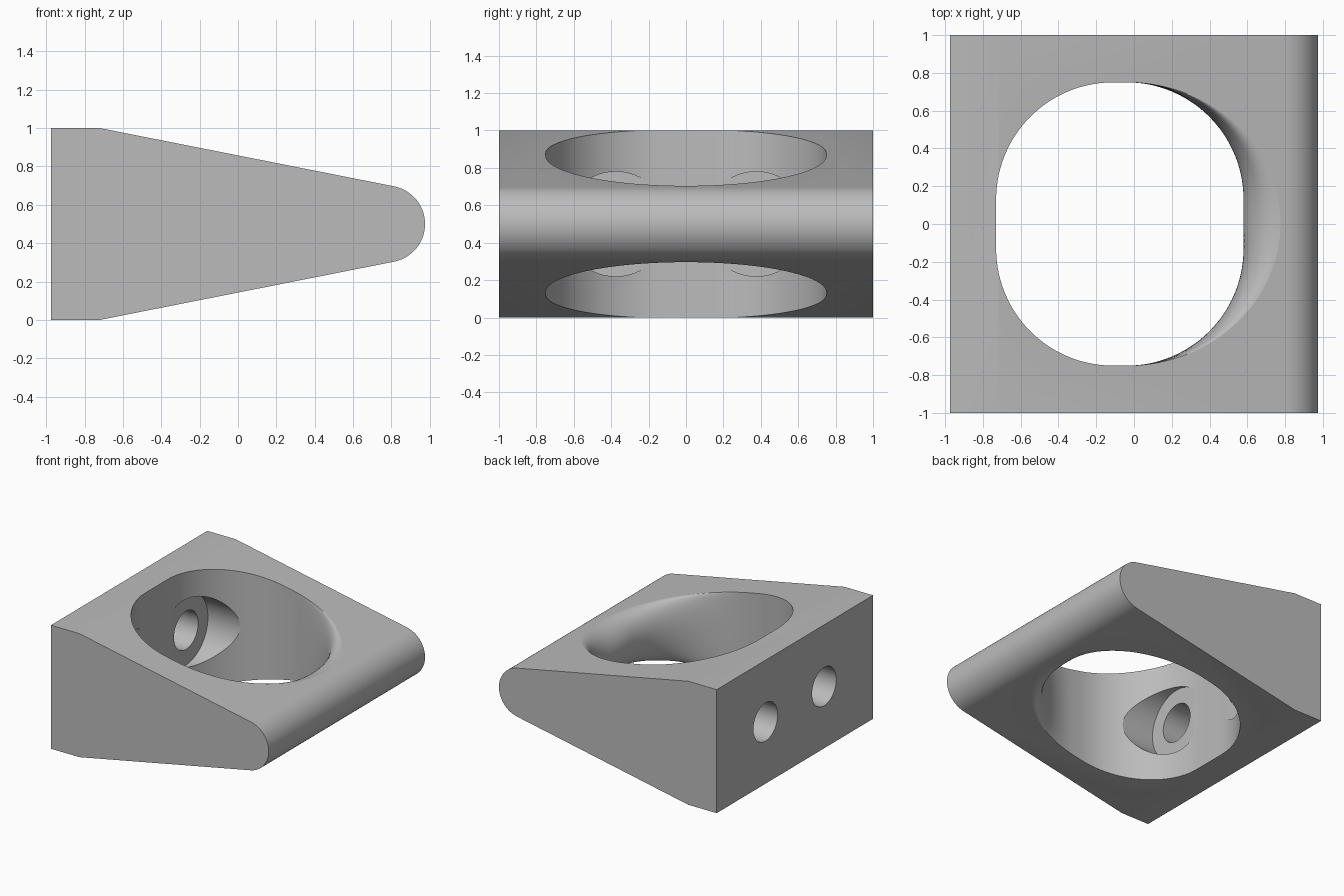
import bpy, bmesh
from math import sin, cos, pi, sqrt, atan2, radians
from mathutils import Matrix

cube = bpy.data.objects.get("Cube")
if cube:
    bpy.data.objects.remove(cube, do_unlink=True)

grey = bpy.data.materials.new("plain grey")
grey.use_nodes = True
GREY = (0.5, 0.5, 0.5, 1)
grey.diffuse_color = GREY
grey.node_tree.nodes["Principled BSDF"].inputs["Base Color"].default_value = GREY

MID = 0.5             # height of the symmetry plane
NOSE_X, NOSE_R = 0.775, 0.2


def make_object(name, bm):
    bmesh.ops.recalc_face_normals(bm, faces=bm.faces)
    mesh = bpy.data.meshes.new(name)
    bm.to_mesh(mesh)
    bm.free()
    mesh.materials.append(grey)
    obj = bpy.data.objects.new(name, mesh)
    bpy.context.collection.objects.link(obj)
    return obj


def loft(name, rings):
    """Skin a stack of equal closed rings and cap both ends."""
    bm = bmesh.new()
    loops = [[bm.verts.new(p) for p in ring] for ring in rings]
    n = len(loops[0])
    for a, b in zip(loops, loops[1:]):
        for i in range(n):
            j = (i + 1) % n
            bm.faces.new((a[i], a[j], b[j], b[i]))
    bm.faces.new(loops[0])
    bm.faces.new(loops[-1])
    return make_object(name, bm)


def rod(name, x0, x1, y, radius):
    """Cylinder along x."""
    bm = bmesh.new()
    place = Matrix.Translation(((x0 + x1) / 2, y, MID)) @ Matrix.Rotation(pi / 2, 4, 'Y')
    bmesh.ops.create_cone(bm, cap_ends=True, segments=64, radius1=radius,
                          radius2=radius, depth=x1 - x0, matrix=place)
    return make_object(name, bm)


def cut(target, cutter):
    cutter.hide_render = True
    mod = target.modifiers.new("cut", 'BOOLEAN')
    mod.operation, mod.solver, mod.object = 'DIFFERENCE', 'EXACT', cutter
    bpy.context.view_layer.objects.active = target
    bpy.ops.object.modifier_apply(modifier=mod.name)
    bpy.data.objects.remove(cutter, do_unlink=True)


# Wedge body: side profile with a round nose, extruded across y
tilt = radians(78.8)
profile = [(-0.72, 0), (-0.975, 0), (-0.975, 1), (-0.72, 1)]
for i in range(41):
    a = tilt - 2 * tilt * i / 40
    profile.append((NOSE_X + NOSE_R * cos(a), MID + NOSE_R * sin(a)))
body = loft("wedge_body", [[(x, y, z) for x, z in profile] for y in (-1, 1)])

# Opening outline: rounded rectangle, with an elliptical flare on the nose side
CORNER, FLAT, LEFT_X, RIGHT_X, STEPS = 0.62, 0.13, -0.11, -0.04, 28
FLARE_A, FLARE_B = NOSE_X - RIGHT_X, 0.75
outline = []
for q, (cx, cy) in enumerate([(RIGHT_X, FLAT), (LEFT_X, FLAT), (LEFT_X, -FLAT), (RIGHT_X, -FLAT)]):
    for i in range(STEPS + 1):
        a = (q + i / STEPS) * pi / 2
        outline.append((cx + CORNER * cos(a), cy + CORNER * sin(a)))
    if q == 3:      # subdivide the straight run beside the nose
        outline += [(RIGHT_X + CORNER, FLAT * k / 4) for k in range(-3, 4)]


def flare(x, y):
    """Rim point on the sloping face for a waist point of the opening."""
    if x <= RIGHT_X + 0.001:
        return x, y
    a = atan2(y, x - RIGHT_X)
    r = 1 / sqrt((cos(a) / FLARE_A) ** 2 + (sin(a) / FLARE_B) ** 2)
    r = max(r, sqrt((x - RIGHT_X) ** 2 + y * y))
    return RIGHT_X + r * cos(a), r * sin(a)


def half_height(x):
    return NOSE_R * sin(tilt) + (NOSE_X + NOSE_R * cos(tilt) - max(x, RIGHT_X)) / math_slope


math_slope = sin(tilt) / cos(tilt)
rings = []
rim = [flare(x, y) for x, y in outline]
rings.append([(x, y, -0.3) for x, y in rim])
for k in range(-16, 17):
    a = k / 16 * pi / 2
    blend = 1 - cos(a)
    rings.append([(x + (ox - x) * blend, y + (oy - y) * blend, MID + sin(a) * half_height(ox))
                  for (x, y), (ox, oy) in zip(outline, rim)])
rings.append([(x, y, 1.3) for x, y in rim])
cut(body, loft("opening_cutter", rings))

# Two bolt holes through the thick wall, each with a flat round seat inside
for side in (-1, 1):
    cut(body, rod("seat_cutter", -0.728, -0.05, side * 0.375, 0.28))
    cut(body, rod("bolt_cutter", -1.2, -0.3, side * 0.375, 0.155))

bpy.ops.object.select_all(action='DESELECT')
body.select_set(True)
bpy.context.view_layer.objects.active = body
bpy.ops.object.shade_smooth_by_angle(angle=radians(25))
